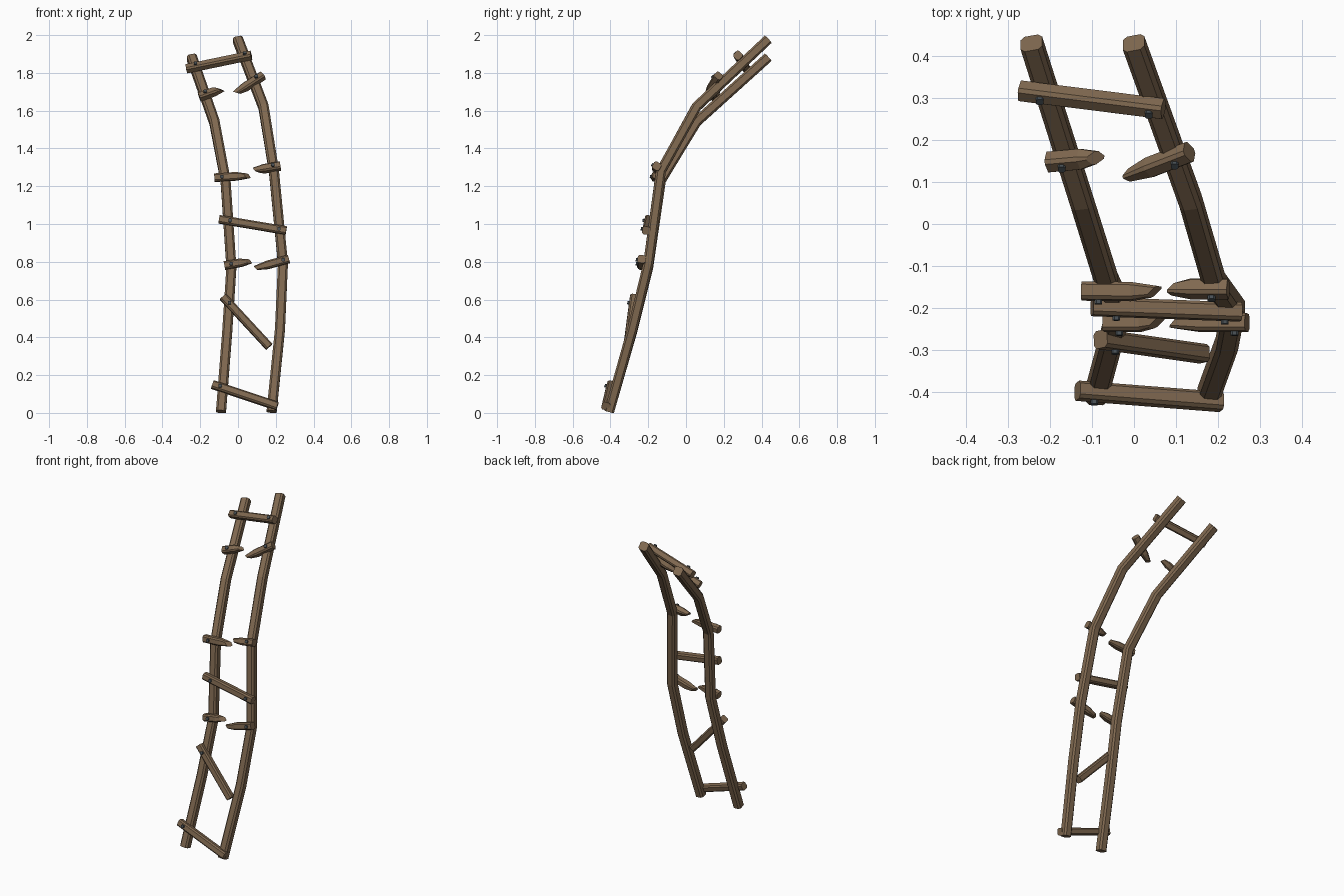
import bpy, bmesh
from mathutils import Vector

if "Cube" in bpy.data.objects:
    bpy.data.objects.remove(bpy.data.objects["Cube"])


def material(name, rgb):
    m = bpy.data.materials.new(name)
    m.diffuse_color = (*rgb, 1)
    m.use_nodes = True
    m.node_tree.nodes["Principled BSDF"].inputs["Base Color"].default_value = m.diffuse_color
    return m


WOOD = material("weathered_wood", (0.215, 0.140, 0.080))
IRON = material("dark_iron", (0.065, 0.080, 0.090))


def section(h, c):
    """Chamfered square outline with half width h and chamfer c."""
    a = h - c
    return [(h, -a), (h, a), (a, h), (-a, h), (-h, a), (-h, -a), (-a, -h), (a, -h)]


def sweep(name, points, ref, h, c, mat, scales=None, shear=None):
    """Sweep a chamfered square along points; shear slants single end rings."""
    pts = [Vector(p) for p in points]
    bm, rings = bmesh.new(), []
    n = len(pts)
    for i, p in enumerate(pts):
        d = Vector()
        if i:
            d += (p - pts[i - 1]).normalized()
        if i < n - 1:
            d += (pts[i + 1] - p).normalized()
        d.normalize()
        u = (ref - d * ref.dot(d)).normalized()
        v = d.cross(u)
        s = scales[i] if scales else 1
        k = shear[i] if shear else 0
        rings.append([bm.verts.new(p + u * a * s + v * b * s + d * k * (a - b * 0.6))
                      for a, b in section(h, c)])
    for r0, r1 in zip(rings, rings[1:]):
        for j in range(8):
            q = (j + 1) % 8
            bm.faces.new((r0[j], r0[q], r1[q], r1[j]))
    bm.faces.new(rings[0][::-1])
    bm.faces.new(rings[-1])
    bmesh.ops.recalc_face_normals(bm, faces=bm.faces)
    me = bpy.data.meshes.new(name)
    bm.to_mesh(me)
    bm.free()
    me.materials.append(mat)
    ob = bpy.data.objects.new(name, me)
    bpy.context.collection.objects.link(ob)
    return ob


# Side rails, bent backwards towards the top
X = Vector((1, 0, 0))
left = [(-0.09, -0.407, 0.007), (-0.057, -0.285, 0.43), (-0.035, -0.20, 0.77),
        (-0.066, -0.133, 1.23), (-0.125, 0.055, 1.54), (-0.245, 0.432, 1.88)]
right = [(0.178, -0.407, 0.007), (0.222, -0.285, 0.44), (0.238, -0.20, 0.79),
         (0.190, -0.133, 1.28), (0.135, 0.055, 1.62), (-0.001, 0.432, 1.975)]
sweep("left_rail", left, X, 0.0265, 0.010, WOOD)
sweep("right_rail", right, X, 0.0265, 0.010, WOOD)


def outward(z):
    """Direction facing away from the rails' front at height z."""
    for a, b in zip(right, right[1:]):
        if z <= b[2]:
            break
    return Vector((0, a[2] - b[2], b[1] - a[1])).normalized()


# Rungs: name, left end, right end, broken side, x positions of nails
rungs = [
    ("top_rung", (-0.272, 0.318, 1.822), (0.070, 0.275, 1.893), "", (-0.225, 0.035)),
    ("upper_left_stub", (-0.205, 0.148, 1.672), (-0.092, 0.158, 1.712), "R", (-0.173,)),
    ("upper_right_stub", (-0.008, 0.118, 1.695), (0.132, 0.172, 1.785), "L", (0.097,)),
    ("middle_left_stub", (-0.125, -0.160, 1.245), (0.048, -0.162, 1.256), "R", (-0.085,)),
    ("middle_right_stub", (0.095, -0.155, 1.285), (0.225, -0.155, 1.307), "L", (0.185,)),
    ("middle_rung", (-0.100, -0.197, 1.025), (0.255, -0.210, 0.965), "", (-0.042, 0.217)),
    ("lower_left_stub", (-0.072, -0.235, 0.780), (0.055, -0.235, 0.802), "R", (-0.035,)),
    ("lower_right_stub", (0.102, -0.235, 0.768), (0.270, -0.235, 0.815), "L", (0.240,)),
    ("slipped_rung", (-0.080, -0.275, 0.615), (0.165, -0.310, 0.350), "", (-0.045,)),
    ("bottom_rung", (-0.135, -0.398, 0.150), (0.208, -0.425, 0.035), "", (-0.095,)),
]
for name, a, b, broken, nails in rungs:
    a, b = Vector(a), Vector(b)
    out = outward((a.z + b.z) / 2)
    pts, scales, shear = [a, b], [1, 1], [0, 0]
    if broken == "R":
        pts, scales, shear = [a, a.lerp(b, 0.68), b], [1, 1, 0.62], [0, 0, -0.6]
    elif broken == "L":
        pts, scales, shear = [a, a.lerp(b, 0.32), b], [0.62, 1, 1], [-0.5, 0, 0]
    sweep(name, pts, out, 0.0215, 0.008, WOOD, scales, shear)
    # Nail heads over the rail
    for i, x in enumerate(nails):
        p = a.lerp(b, (x - a.x) / (b.x - a.x))
        sweep(f"{name}_nail_{i + 1}", [p, p + out * 0.031], X, 0.009, 0.004, IRON)
